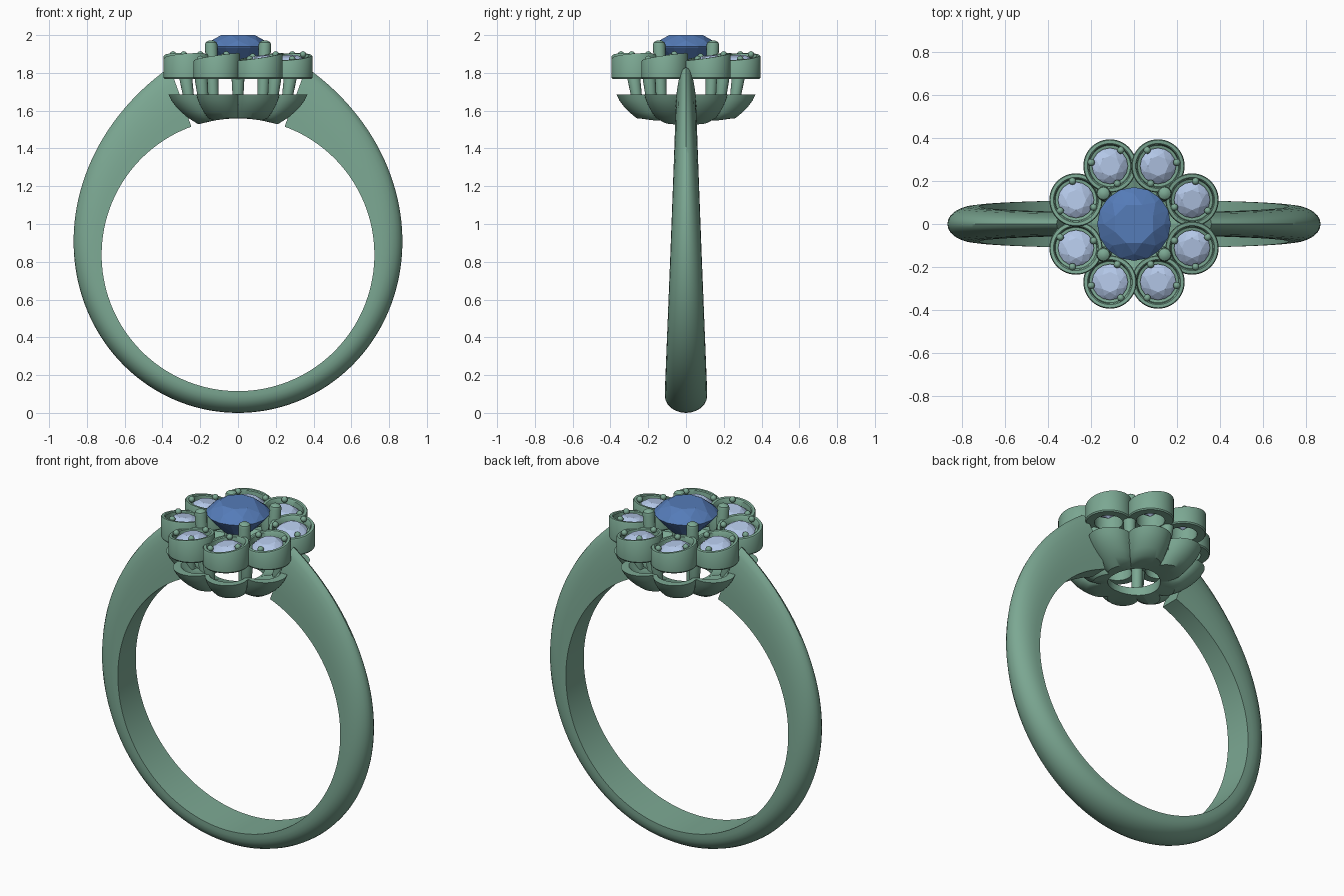
import bpy, bmesh
from math import sin, cos, pi, sqrt, radians
from mathutils import Vector, Matrix

if "Cube" in bpy.data.objects:
    bpy.data.objects.remove(bpy.data.objects["Cube"])

def material(name, rgb):
    m = bpy.data.materials.new(name)
    m.diffuse_color = (*rgb, 1)
    m.use_nodes = True
    m.node_tree.nodes["Principled BSDF"].inputs["Base Color"].default_value = m.diffuse_color
    return m

METAL = material("green_metal", (0.20, 0.39, 0.29))
BLUE = material("blue_gem", (0.09, 0.20, 0.48))
PALE = material("pale_gem", (0.45, 0.57, 0.80))
FC, FR = 0.837, 0.722          # finger hole centre height and radius

def finish(name, bm, mat, smooth=True):
    bmesh.ops.recalc_face_normals(bm, faces=bm.faces)
    me = bpy.data.meshes.new(name)
    bm.to_mesh(me)
    bm.free()
    ob = bpy.data.objects.new(name, me)
    bpy.context.collection.objects.link(ob)
    me.materials.append(mat)
    if smooth:
        bpy.ops.object.select_all(action='DESELECT')
        ob.select_set(True)
        bpy.context.view_layer.objects.active = ob
        bpy.ops.object.shade_smooth_by_angle(angle=radians(35))
    return ob

def loft(bm, rings, loop=False, caps=False):
    """Skin a list of closed rings of points."""
    vs = [[bm.verts.new(p) for p in r] for r in rings]
    n = len(vs[0])
    for i in range(len(vs) if loop else len(vs) - 1):
        a, b = vs[i], vs[(i + 1) % len(vs)]
        for j in range(n):
            k = (j + 1) % n
            bm.faces.new((a[j], a[k], b[k], b[j]))
    if caps:
        bm.faces.new(vs[0])
        bm.faces.new(vs[-1])

def circle(r, z, n, off=0.0):
    return [Vector((r * cos(2 * pi * (i + off) / n), r * sin(2 * pi * (i + off) / n), z)) for i in range(n)]

def gem(name, R, crown, depth, mat, matrix):
    """Brilliant cut: hull of table, bezel, girdle and culet points."""
    bm = bmesh.new()
    pts = (circle(R * .56, crown, 8, .5) + circle(R * .82, crown * .52, 8) + circle(R, 0, 16)
           + circle(R * .97, -crown * .15, 16) + circle(R * .55, -depth * .52, 8, .5) + [Vector((0, 0, -depth))])
    for p in pts:
        bm.verts.new(p)
    bmesh.ops.convex_hull(bm, input=bm.verts)
    bmesh.ops.dissolve_limit(bm, angle_limit=radians(1), verts=bm.verts, edges=bm.edges)
    bm.transform(matrix)
    finish(name, bm, mat, smooth=False)

def post(name, p0, p1, r0, r1):
    """Tapered round wire with a domed tip."""
    bm = bmesh.new()
    p0, p1 = Vector(p0), Vector(p1)
    L = (p1 - p0).length
    prof = [(r0, 0), (r1, L - r1 * .7), (r1 * .87, L - r1 * .32), (r1 * .5, L - r1 * .06), (r1 * .1, L)]
    loft(bm, [circle(r, z, 16) for r, z in prof], caps=True)
    rot = Vector((0, 0, 1)).rotation_difference(p1 - p0).to_matrix().to_4x4()
    bm.transform(Matrix.Translation(p0) @ rot)
    finish(name, bm, METAL)

# Shank: D section swept from shoulder to shoulder, taller and narrower near the top
bm = bmesh.new()
half = [(1, 0), (1, .22)] + [(cos(t), .22 + .78 * sin(t)) for t in (radians(a) for a in range(15, 91, 15))]
section = half + [(-y, h) for y, h in reversed(half[:-1])]
rings = []
STEPS = 120
for i in range(STEPS + 1):
    phi = radians(-160 + 320 * i / STEPS)
    p = abs(phi) / (pi / 2)
    outer = FC + .0132 * p ** 2 + .0178 * p ** 4
    w = .083 + .029 * cos(phi)
    rings.append([Vector(((FR + (outer - FR) * h) * sin(phi), y * w, FC - (FR + (outer - FR) * h) * cos(phi)))
                  for y, h in section])
loft(bm, rings, caps=True)
finish("shank", bm, METAL)

# Fluted gallery bowl: eight lobes, underside arched to the finger hole
N = 128
def lobe(theta, d=.272, r=.117):
    delta = (theta % (pi / 4)) - pi / 8
    return d * cos(delta) + sqrt(r * r - (d * sin(delta)) ** 2)

def bowl_ring(scale, z, round_r=None):
    out = []
    for i in range(N):
        t = 2 * pi * i / N
        R = round_r if round_r else lobe(t) * scale
        x, y = R * cos(t), R * sin(t)
        out.append(Vector((x, y, max(z, FC + sqrt(FR * FR - x * x)) if z < 1.57 else z)))
    return out

bm = bmesh.new()
loft(bm, [bowl_ring(s, z) for s, z in ((1, 1.685), (.96, 1.655), (.89, 1.62), (.81, 1.59), (.71, 1.56), (.57, 1.52))]
     + [bowl_ring(0, 1.5, .14), bowl_ring(0, 1.60, .14), bowl_ring(.72, 1.63), bowl_ring(.88, 1.685)], loop=True)
finish("gallery_bowl", bm, METAL)

# Halo of eight settings, each rim sloping up around the ring
SLOPE = .16
for k in range(8):
    a = pi / 8 + k * pi / 4
    place = Matrix.Rotation(a, 4, 'Z') @ Matrix.Translation((.293, 0, 0))
    shear = Matrix.Identity(4)
    shear[2][1] = SLOPE
    bm = bmesh.new()
    prof = [(.119, 1.768, 0), (.124, 1.775, 0), (.124, 1.878, 1), (.120, 1.885, 1), (.105, 1.885, 1),
            (.100, 1.880, 1), (.096, 1.852, 1), (.076, 1.848, 1), (.076, 1.768, 0)]
    loft(bm, [[p + Vector((0, 0, SLOPE * p.y * s)) for p in circle(r, z, 48)] for r, z, s in prof], loop=True)
    bm.transform(place)
    finish(f"halo_setting_{k}", bm, METAL)
    gem(f"halo_gem_{k}", .084, .027, .07, PALE, place @ Matrix.Translation((0, 0, 1.862)) @ shear)
    # Holding beads
    bm = bmesh.new()
    for ang in (57, -57, 180):
        x, y = .089 * cos(radians(ang)), .089 * sin(radians(ang))
        bmesh.ops.create_uvsphere(bm, u_segments=12, v_segments=8, radius=.017,
                                  matrix=Matrix.Translation((x, y, 1.886 + SLOPE * y)))
    bm.transform(place)
    finish(f"halo_beads_{k}", bm, METAL)
    # Support post between neighbouring settings
    b = k * pi / 4
    post(f"gallery_post_{k}", (.255 * cos(b), .255 * sin(b), 1.63), (.285 * cos(b), .285 * sin(b), 1.83), .026, .036)

# Centre stone and its four claws
gem("centre_gem", .172, .06, .17, BLUE, Matrix.Translation((0, 0, 1.94)))
for k in range(4):
    b = pi / 4 + k * pi / 2
    post(f"centre_claw_{k}", (.18 * cos(b), .18 * sin(b), 1.58), (.203 * cos(b), .203 * sin(b), 1.972), .028, .033)
